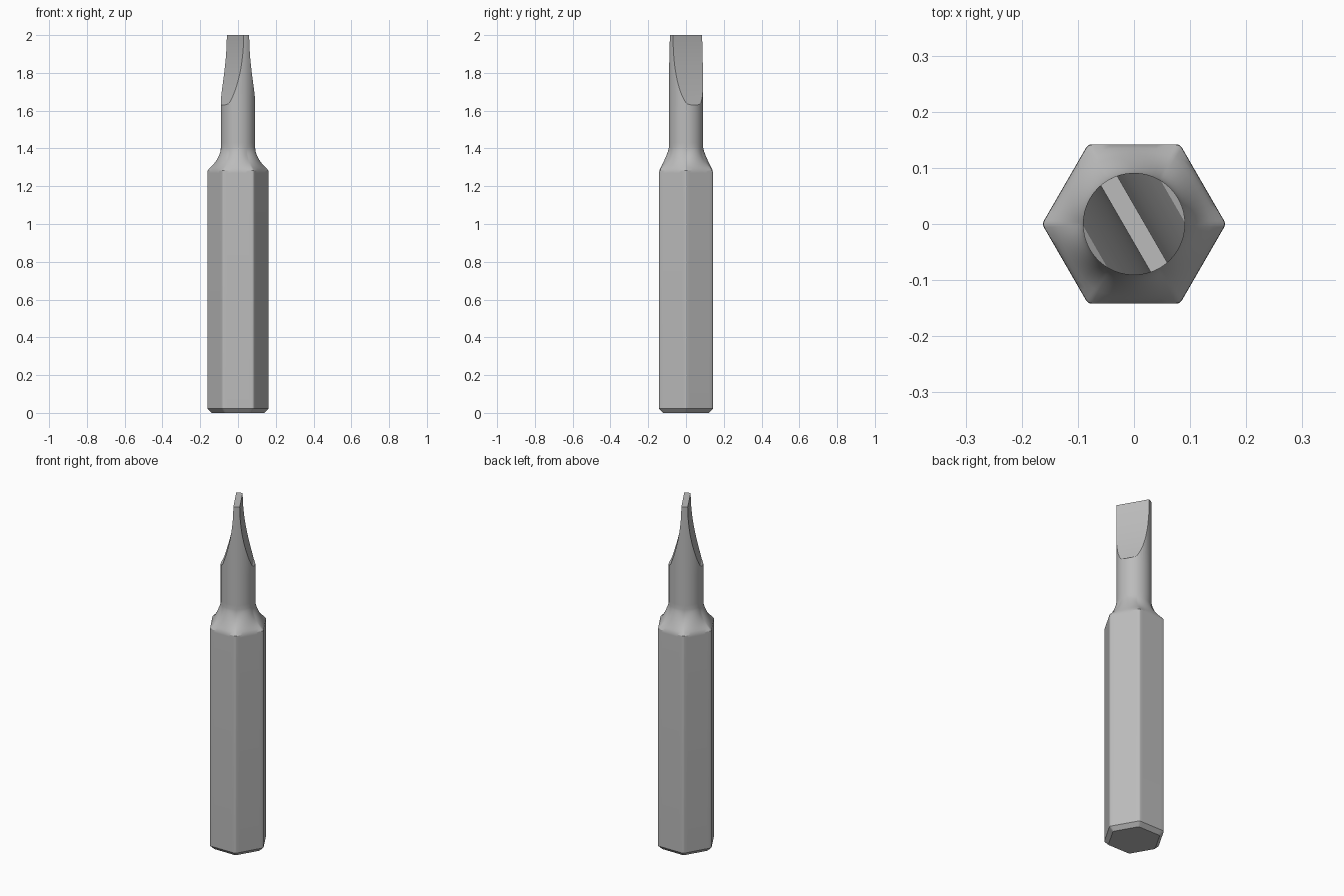
import bpy, bmesh, math
from mathutils import Vector, Matrix

cube = bpy.data.objects.get("Cube")
if cube:
    bpy.data.objects.remove(cube, do_unlink=True)

APOTHEM, ROUND, SHANK = 0.142, 0.012, 0.091
HEX_TOP, NECK_TOP, TIP = 1.285, 1.405, 2.0

steel = bpy.data.materials.new("grey steel")
steel.use_nodes = True
steel.diffuse_color = (0.5, 0.5, 0.5, 1)
steel.node_tree.nodes["Principled BSDF"].inputs["Base Color"].default_value = (0.5, 0.5, 0.5, 1)


def finish(bm, name):
    bmesh.ops.recalc_face_normals(bm, faces=bm.faces)
    mesh = bpy.data.meshes.new(name)
    bm.to_mesh(mesh)
    bm.free()
    mesh.materials.append(steel)
    obj = bpy.data.objects.new(name, mesh)
    bpy.context.collection.objects.link(obj)
    return obj


def hexagon():
    """Hexagon outline with rounded corners, one corner on +x."""
    points = []
    centre = (APOTHEM - ROUND) / math.cos(math.pi / 6)
    for side in range(6):
        a = side * math.pi / 3
        mid = Vector((centre * math.cos(a), centre * math.sin(a)))
        for k in range(4):
            b = a + math.radians(-30 + 20 * k)
            points.append(mid + ROUND * Vector((math.cos(b), math.sin(b))))
        # Points along the flat up to the next corner
        start = points[-1]
        normal = Vector((math.cos(a + math.pi / 6), math.sin(a + math.pi / 6)))
        along = Vector((-normal.y, normal.x))
        half = -start.dot(along)
        for k in range(1, 9):
            points.append(start + along * (2 * half * k / 9))
    return points


outline = hexagon()


def hex_ring(z, scale=1.0):
    return [(p.x * scale, p.y * scale, z) for p in outline]


def neck_ring(t):
    """Blend from the hexagon to the round shank, more hollow at the corners."""
    ring = []
    for p in outline:
        corner = (p.length - APOTHEM) / 0.02
        f = 1 - (1 - t) ** (1.3 + 0.7 * corner)
        q = p.lerp(p.normalized() * SHANK, f)
        ring.append((q.x, q.y, HEX_TOP + (NECK_TOP - HEX_TOP) * t))
    return ring


# Bit body: chamfered hex drive, flared neck, round shank
rings = [hex_ring(0, 0.86), hex_ring(0.022), hex_ring(0.04), hex_ring(HEX_TOP - 0.015),
         hex_ring(HEX_TOP - 0.002, 0.995)]
rings += [neck_ring(t / 10) for t in range(1, 11)]
rings += [[(x, y, z) for x, y, _ in rings[-1]] for z in (1.43, 1.6, TIP)]

bm = bmesh.new()
loops = [[bm.verts.new(co) for co in ring] for ring in rings]
for low, high in zip(loops, loops[1:]):
    for i in range(len(low)):
        j = (i + 1) % len(low)
        bm.faces.new((low[i], low[j], high[j], high[i]))
bm.faces.new(loops[0][::-1])
bm.faces.new(loops[-1])
body = finish(bm, "screwdriver_bit")

# Hollow-ground cutters, one on each side of the blade
profile = [(0.12, 1.605), (0.08, 1.638)]
for k in range(1, 17):
    z = 1.638 + (TIP - 1.638) * k / 16
    profile.append((0.017 + 0.48 * (TIP - z) ** 2, z))
profile += [(0.017, 2.1), (0.12, 2.1)]

for name, angle in (("front_cutter", 210), ("back_cutter", 30)):
    bm = bmesh.new()
    face = bm.faces.new([bm.verts.new((h, -0.2, z)) for h, z in profile])
    extruded = bmesh.ops.extrude_face_region(bm, geom=[face])["geom"]
    bmesh.ops.translate(bm, vec=(0, 0.4, 0),
                        verts=[g for g in extruded if isinstance(g, bmesh.types.BMVert)])
    bmesh.ops.rotate(bm, cent=(0, 0, 0), verts=bm.verts,
                     matrix=Matrix.Rotation(math.radians(angle), 3, 'Z'))
    cutter = finish(bm, name)
    cutter.hide_render = True
    cut = body.modifiers.new(name, 'BOOLEAN')
    cut.operation = 'DIFFERENCE'
    cut.solver = 'EXACT'
    cut.object = cutter
    bpy.ops.object.select_all(action='DESELECT')
    body.select_set(True)
    bpy.context.view_layer.objects.active = body
    bpy.ops.object.modifier_apply(modifier=name)
    bpy.data.objects.remove(cutter, do_unlink=True)

# Smooth the rounded surfaces and keep ground edges crisp
bpy.ops.object.shade_smooth_by_angle(angle=math.radians(26))
